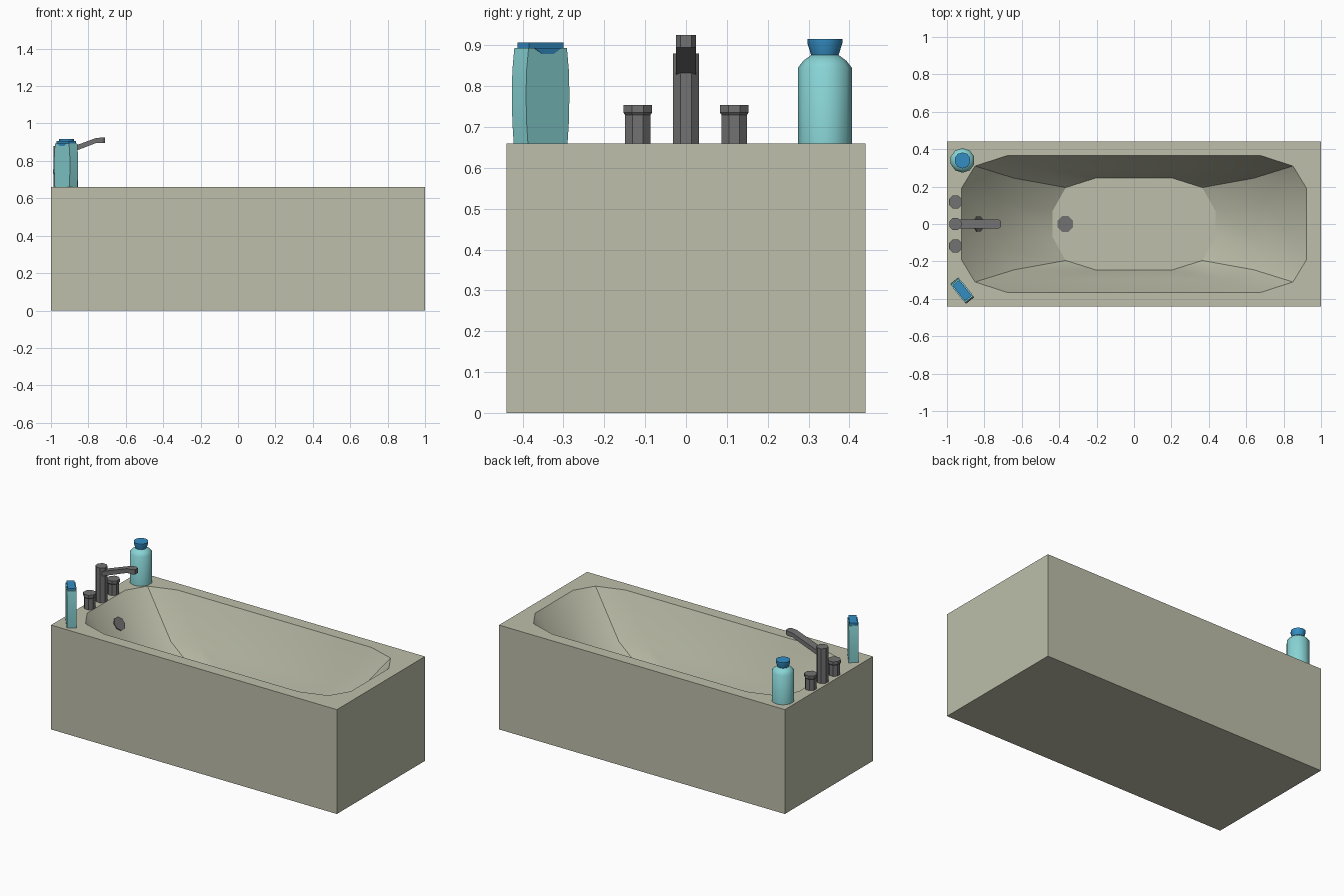
import bpy, bmesh
from math import pi, cos, sin, radians
from mathutils import Vector

cube = bpy.data.objects.get("Cube")
if cube:
    bpy.data.objects.remove(cube)


def material(name, rgb):
    m = bpy.data.materials.new(name)
    m.use_nodes = True
    m.diffuse_color = (*rgb, 1)
    m.node_tree.nodes["Principled BSDF"].inputs["Base Color"].default_value = (*rgb, 1)
    return m


CREAM = material("cream enamel", (0.51, 0.52, 0.40))
GREY = material("grey metal", (0.17, 0.17, 0.175))
TEAL = material("teal plastic", (0.25, 0.66, 0.67))
BLUE = material("blue cap", (0.035, 0.27, 0.55))


def finish(bm, name, mat, loc=(0, 0, 0), turn=0, smooth=None):
    bmesh.ops.recalc_face_normals(bm, faces=bm.faces)
    mesh = bpy.data.meshes.new(name)
    bm.to_mesh(mesh)
    bm.free()
    mesh.materials.append(mat)
    ob = bpy.data.objects.new(name, mesh)
    ob.location = loc
    ob.rotation_euler.z = turn
    bpy.context.collection.objects.link(ob)
    if smooth:
        bpy.ops.object.select_all(action="DESELECT")
        ob.select_set(True)
        bpy.context.view_layer.objects.active = ob
        bpy.ops.object.shade_smooth_by_angle(angle=radians(smooth))
    return ob


def skin(bm, rings):
    """Join successive vertex rings with quads."""
    for a, b in zip(rings, rings[1:]):
        n = len(a)
        for i in range(n):
            j = (i + 1) % n
            bm.faces.new((a[i], a[j], b[j], b[i]))


def loft(name, sections, mat, **kw):
    bm = bmesh.new()
    rings = [[bm.verts.new(p) for p in s] for s in sections]
    skin(bm, rings)
    bm.faces.new(rings[0])
    bm.faces.new(rings[-1])
    return finish(bm, name, mat, **kw)


def turned(name, profile, mat, sides=8, **kw):
    """Solid of revolution from (radius, height) pairs."""
    angles = [2 * pi * (i + 0.5) / sides for i in range(sides)]
    return loft(name, [[(r * cos(a), r * sin(a), z) for a in angles]
                       for r, z in profile], mat, **kw)


def box_ring(u, v, z):
    return [(u, v, z), (-u, v, z), (-u, -v, z), (u, -v, z)]


# Bathtub: box with a rounded, stepped basin
TOP, FLOOR = 0.66, 0.205
rim = [(0.923, 0.19), (0.85, 0.31), (0.68, 0.365)]
base = [(0.435, 0.07), (0.365, 0.195), (0.2, 0.247)]
middle = [(a + (c - a) * 0.43, b + (d - b) * 0.565)
          for (a, b), (c, d) in zip(rim, base)]


def mirrored(quarter):
    back = quarter[::-1]
    return (quarter + [(-x, y) for x, y in back]
            + [(-x, -y) for x, y in quarter] + [(x, -y) for x, y in back])


bm = bmesh.new()
basin = [[bm.verts.new((x, y, z)) for x, y in mirrored(q)]
         for q, z in ((rim, TOP), (middle, 0.39), (base, FLOOR))]
skin(bm, basin)
bm.faces.new(basin[-1])
outer = [[bm.verts.new(p) for p in box_ring(1, 0.44, z)] for z in (0, TOP)]
skin(bm, outer)
bm.faces.new(outer[0])
edge, corners = basin[0], outer[1]
for q in range(4):
    p = edge[3 * q:3 * q + 3]
    bm.faces.new((corners[q], p[0], p[1]))
    bm.faces.new((corners[q], p[1], p[2]))
    bm.faces.new((corners[q], p[2], edge[(3 * q + 3) % 12], corners[(q + 1) % 4]))
finish(bm, "bathtub", CREAM, smooth=30)

# Drain and overflow discs
turned("drain", [(0.045, 0), (0.045, 0.006)], GREY, loc=(-0.368, 0, FLOOR))
rim_pt = Vector((-rim[0][0], 0, TOP))
mid_pt = Vector((-middle[0][0], 0, 0.39))
slope = mid_pt - rim_pt
overflow = turned("overflow", [(0.043, -0.003), (0.043, 0.006)], GREY,
                  loc=rim_pt + slope * 0.43)
overflow.rotation_euler = Vector((-slope.z, 0, slope.x)).to_track_quat("Z", "Y").to_euler()

# Tap: post, spout and two knobs
TAP_X = -0.955
turned("tap_post", [(0.035, TOP), (0.035, 0.88)], GREY, loc=(TAP_X, 0, 0))
spout = [(TAP_X, 0.82, 0.85, 0.024), (-0.76, 0.895, 0.922, 0.024),
         (-0.725, 0.895, 0.925, 0.024), (-0.71, 0.895, 0.925, 0.014)]
loft("tap_spout", [[(x, -w, lo), (x, w, lo), (x, w, hi), (x, -w, hi)]
                   for x, lo, hi, w in spout], GREY)
for side, name in ((1, "back"), (-1, "front")):
    turned(name + "_knob", [(0.034, TOP), (0.034, 0.73), (0.038, 0.735), (0.038, 0.754)],
           GREY, loc=(TAP_X, side * 0.118, 0))

# Round bottle
spot = (-0.917, 0.34, 0)
turned("round_bottle", [(0.066, TOP), (0.066, 0.845), (0.053, 0.862), (0.034, 0.876)],
       TEAL, sides=10, loc=spot, smooth=40)
turned("round_bottle_cap", [(0.033, 0.874), (0.043, 0.906), (0.043, 0.916)],
       BLUE, sides=10, loc=spot, smooth=40)

# Flat bottle, turned across the corner, with a thumb dip on each broad face
place = dict(loc=(-0.919, -0.356, 0), turn=radians(-51.5))
outline = [(0.062, TOP), (0.066, 0.71), (0.068, 0.78), (0.066, 0.84), (0.06, 0.893)]
loft("flat_bottle", [box_ring(u, 0.028, z) for u, z in outline], TEAL, smooth=30, **place)
loft("flat_bottle_cap", [box_ring(0.054, 0.023, z) for z in (0.892, 0.907)], BLUE, **place)
dip = [(-0.042, 0.893), (-0.018, 0.879), (0.018, 0.879), (0.042, 0.893)]
for side, name in ((1, "left"), (-1, "right")):
    loft(name + "_thumb_dip", [[(u, side * v, z) for u, z in dip]
                               for v in (0.022, 0.0295)], BLUE, **place)
